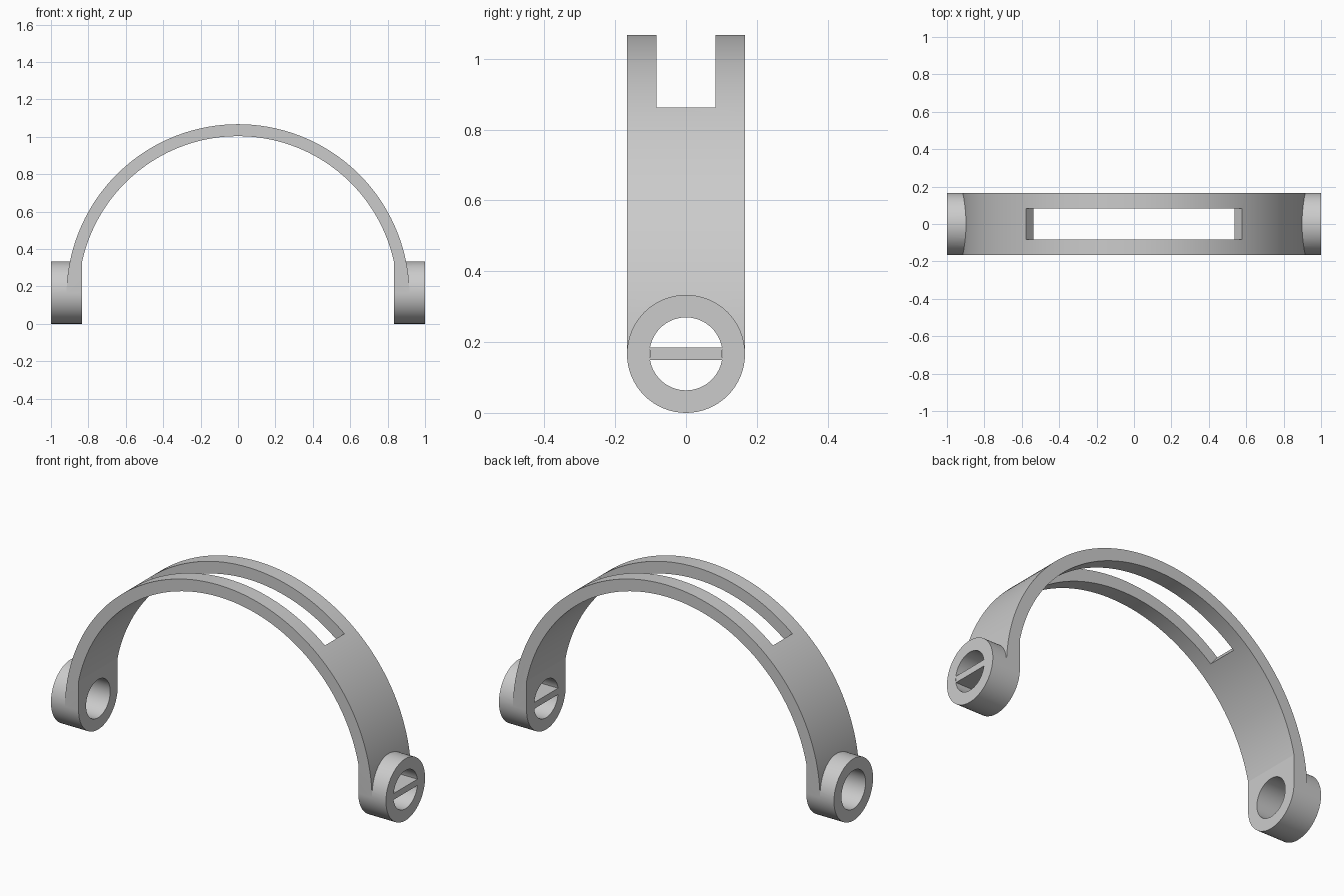
import bpy, bmesh
from math import sin, cos, radians, sqrt, tau, asin
from mathutils import Vector

cube = bpy.data.objects.get("Cube")
if cube:
    bpy.data.objects.remove(cube, do_unlink=True)

grey = bpy.data.materials.new("plain grey")
grey.use_nodes = True
COLOR = (0.6, 0.6, 0.6, 1)
grey.diffuse_color = COLOR
grey.node_tree.nodes["Principled BSDF"].inputs["Base Color"].default_value = COLOR

HALF = 0.1667              # half width of the band, also the boss radius
HOLE = 0.103
FACE = 0.835               # inner face of the bosses
ARCH_Z, R_OUT, R_IN = 0.15, 0.917, 0.853
SLOT = radians(39)


def prism(name, points, direction):
    """Closed solid: a polygon swept along a direction."""
    bm = bmesh.new()
    a = [bm.verts.new(p) for p in points]
    b = [bm.verts.new(Vector(p) + Vector(direction)) for p in points]
    bm.faces.new(a)
    bm.faces.new(b[::-1])
    for i in range(len(a)):
        j = (i + 1) % len(a)
        bm.faces.new((a[i], b[i], b[j], a[j]))
    bmesh.ops.recalc_face_normals(bm, faces=bm.faces)
    mesh = bpy.data.meshes.new(name)
    bm.to_mesh(mesh)
    bm.free()
    mesh.materials.append(grey)
    obj = bpy.data.objects.new(name, mesh)
    bpy.context.collection.objects.link(obj)
    return obj


def arc(radius, start, end, y, steps=96):
    """Arch points by angle from straight up."""
    angles = [start + (end - start) * i / steps for i in range(steps + 1)]
    return [(radius * sin(t), y, ARCH_Z + radius * cos(t)) for t in angles]


def rod(name, radius, x0, x1, steps=64):
    ring = [(x0, radius * cos(tau * i / steps), HALF + radius * sin(tau * i / steps))
            for i in range(steps)]
    return prism(name, ring, (x1 - x0, 0, 0))


def combine(target, other, operation):
    mod = target.modifiers.new(operation.title(), "BOOLEAN")
    mod.operation, mod.solver, mod.object = operation, "EXACT", other
    bpy.context.view_layer.objects.active = target
    bpy.ops.object.modifier_apply(modifier=mod.name)
    bpy.data.objects.remove(other, do_unlink=True)


# Arched band, with straight legs inside the bosses
outer_end = radians(90) - asin((HALF - ARCH_Z) / R_OUT)
inner_end = asin(FACE / R_IN)
outline = arc(R_OUT, -outer_end, outer_end, -HALF)
outline += [(FACE, -HALF, HALF)]
outline += arc(R_IN, inner_end, -inner_end, -HALF)
outline += [(-FACE, -HALF, HALF)]
band = prism("arched_band", outline, (0, 2 * HALF, 0))

# Round bosses at both ends, then their holes
for side in (-1, 1):
    combine(band, rod("boss", HALF, side * FACE, side), "UNION")
for side in (-1, 1):
    combine(band, rod("hole", HOLE, side * 0.7, side * 1.1), "DIFFERENCE")

# Long slot over the top, with radial ends
wedge = arc(1.2, -SLOT, SLOT, -0.083, 24) + arc(0.7, SLOT, -SLOT, -0.083, 24)
combine(band, prism("slot", wedge, (0, 0.166, 0)), "DIFFERENCE")

# Strap bar across the left hole
z0, z1 = 0.15, 0.184
reach = sqrt(HOLE ** 2 - (HALF - z0) ** 2) + 0.0005
bar = prism("left_crossbar", [(FACE, -reach, z0), (FACE, reach, z0),
                              (FACE, reach, z1), (FACE, -reach, z1)],
            (1 - FACE, 0, 0))

# Smooth curves, sharp edges
bpy.ops.object.select_all(action="DESELECT")
band.select_set(True)
bpy.context.view_layer.objects.active = band
bpy.ops.object.shade_smooth_by_angle(angle=radians(10))
